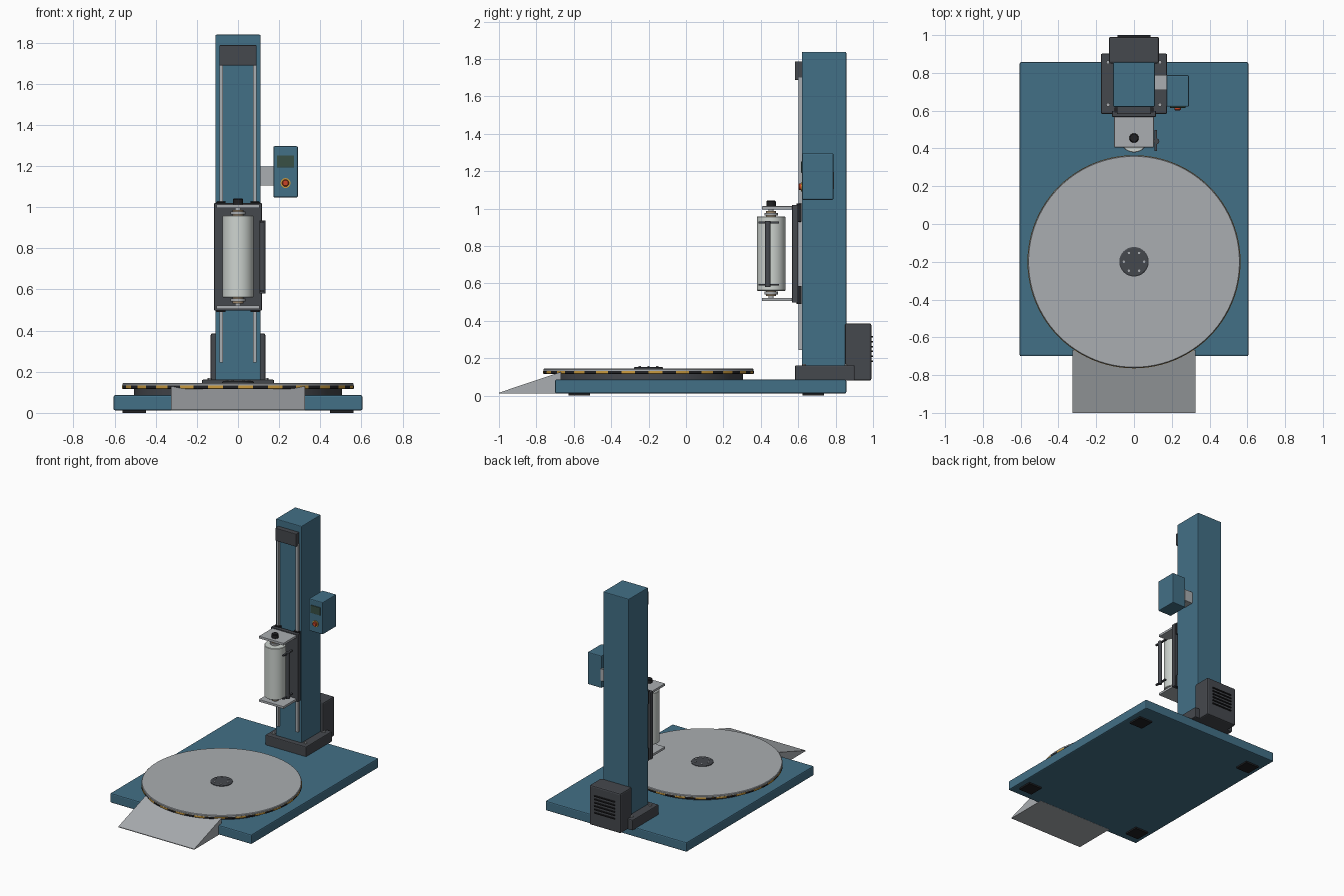
import bpy, bmesh, math
from mathutils import Matrix, Vector

if "Cube" in bpy.data.objects:
    bpy.data.objects.remove(bpy.data.objects["Cube"])


def mat(name, c):
    m = bpy.data.materials.new(name)
    m.diffuse_color = (*c, 1)
    m.use_nodes = True
    m.node_tree.nodes["Principled BSDF"].inputs["Base Color"].default_value = m.diffuse_color
    return m


BLUE = mat("blue_paint", (0.055, 0.16, 0.24))
DARK = mat("dark_metal", (0.06, 0.065, 0.075))
BLACK = mat("black_rubber", (0.015, 0.015, 0.017))
STEEL = mat("pale_steel", (0.40, 0.42, 0.44))
FILM = mat("film", (0.62, 0.66, 0.63))
CARD = mat("cardboard", (0.35, 0.25, 0.15))
YELLOW = mat("hazard_yellow", (0.6, 0.33, 0.05))
SCREEN = mat("screen_green", (0.04, 0.08, 0.06))
RED = mat("red_button", (0.6, 0.06, 0.02))


def finish(name, bm, m, bevel=0, segs=2):
    me = bpy.data.meshes.new(name)
    bmesh.ops.recalc_face_normals(bm, faces=bm.faces)
    bm.to_mesh(me)
    bm.free()
    ob = bpy.data.objects.new(name, me)
    bpy.context.collection.objects.link(ob)
    me.materials.append(m)
    bpy.context.view_layer.objects.active = ob
    bpy.ops.object.select_all(action='DESELECT')
    ob.select_set(True)
    if bevel:
        b = ob.modifiers.new("bevel", 'BEVEL')
        b.width = bevel
        b.segments = segs
        b.limit_method = 'ANGLE'
    else:
        bpy.ops.object.shade_smooth_by_angle(angle=math.radians(30))
    return ob


def box(name, x0, x1, y0, y1, z0, z1, m, bevel=0):
    bm = bmesh.new()
    c = Vector(((x0 + x1) / 2, (y0 + y1) / 2, (z0 + z1) / 2))
    bmesh.ops.create_cube(bm, size=1, matrix=Matrix.Translation(c)
                          @ Matrix.Diagonal((x1 - x0, y1 - y0, z1 - z0, 1)))
    return finish(name, bm, m, bevel)


def lathe(name, profile, loc, m, n=32, axis='Z'):
    """Closed solid of revolution from (radius, height) points."""
    bm = bmesh.new()
    rings = [[bm.verts.new((r * math.cos(2 * math.pi * i / n),
                            r * math.sin(2 * math.pi * i / n), z))
              for i in range(n)] for r, z in profile]
    bm.faces.new(rings[0])
    bm.faces.new(rings[-1])
    for a, b in zip(rings, rings[1:]):
        for i in range(n):
            j = (i + 1) % n
            bm.faces.new((a[i], a[j], b[j], b[i]))
    # axis 'Y' makes the part point toward the front
    rot = Matrix.Rotation(math.pi / 2, 4, 'X') if axis == 'Y' else Matrix()
    bm.transform(Matrix.Translation(loc) @ rot)
    return finish(name, bm, m)


def cyl(name, r, h, loc, m, n=32, axis='Z'):
    return lathe(name, [(r, 0), (r, h)], loc, m, n, axis)


# Base plate and feet
box("base_plate", -0.605, 0.605, -0.70, 0.857, 0.012, 0.086, BLUE, 0.008)
for x in (-0.505, 0.505):
    for y in (-0.57, 0.68):
        box("foot", x - 0.057, x + 0.057, y - 0.057, y + 0.057, 0, 0.014, BLACK)

# Loading ramp: wedge with a thin front lip
bm = bmesh.new()
side = [(-1.0, 0.011), (-0.667, 0.011), (-0.667, 0.128), (-1.0, 0.016)]
a, b = [[bm.verts.new((x, y, z)) for y, z in side] for x in (-0.325, 0.325)]
bm.faces.new(a)
bm.faces.new(b)
for i in range(4):
    j = (i + 1) % 4
    bm.faces.new((a[i], a[j], b[j], b[i]))
finish("loading_ramp", bm, STEEL)

# Turntable
T = Vector((0, -0.2, 0))
cyl("turntable_drum", 0.505, 0.036, T + Vector((0, 0, 0.082)), DARK, 96)
rim = lathe("hazard_rim", [(0.56, 0.116), (0.564, 0.119), (0.564, 0.132)], T, YELLOW, 96)
rim.data.materials.append(BLACK)
for p in rim.data.polygons:
    d = p.center - T
    if len(p.vertices) == 4 and int((math.atan2(d.y, d.x) + math.pi) / (2 * math.pi) * 48) % 2:
        p.material_index = 1
lathe("turntable_disc", [(0.562, 0.130), (0.562, 0.141), (0.558, 0.145)], T, STEEL, 96)
lathe("turntable_hub", [(0.078, 0.144), (0.078, 0.150), (0.072, 0.154)], T, DARK, 48)
for i in range(6):
    t = i * math.pi / 3
    cyl("hub_bolt", 0.007, 0.006, T + Vector((0.054 * math.cos(t), 0.054 * math.sin(t), 0.152)), STEEL, 6)

# Column pedestal and mast
box("column_pedestal", -0.175, 0.175, 0.583, 0.902, 0.08, 0.162, DARK, 0.006)
for x in (-0.137, 0.137):
    for y in (0.632, 0.857):
        cyl("pedestal_bolt", 0.011, 0.009, (x, y, 0.161), STEEL, 6)
box("column", -0.11, 0.11, 0.62, 0.857, 0.155, 1.838, BLUE, 0.005)
box("column_head_cover", -0.09, 0.09, 0.582, 0.625, 1.688, 1.787, DARK, 0.004)

# Motor housing with vent slats
box("motor_housing", -0.133, 0.133, 0.85, 0.991, 0.08, 0.387, DARK, 0.010)
for i in range(6):
    z = 0.185 + i * 0.026
    box("motor_vent", -0.087, 0.087, 0.988, 1.0, z - 0.004, z + 0.004, BLACK)

# Guide rails and carriage
for x in (-0.082, 0.082):
    box("guide_rail", x - 0.009, x + 0.009, 0.601, 0.622, 0.245, 1.70, STEEL)
    for z in (0.49, 0.93):
        box("rail_bearing", x - 0.022, x + 0.022, 0.590, 0.618, z, z + 0.097, BLACK, 0.003)
box("carriage_plate", -0.116, 0.116, 0.567, 0.599, 0.497, 1.02, DARK, 0.004)

# Film roll on its arms
for name, z in (("upper_roll_arm", 0.995), ("lower_roll_arm", 0.505)):
    box(name, -0.105, 0.105, 0.406, 0.575, z, z + 0.018, STEEL, 0.002)
R = Vector((0, 0.455, 0))
lathe("film_roll", [(0.073, 0.561), (0.076, 0.564), (0.076, 0.956), (0.073, 0.959)], R, FILM, 48)
cyl("roll_core", 0.027, 0.455, R + Vector((0, 0, 0.532)), CARD)
for z in (0.542, 0.964):
    cyl("core_flange", 0.036, 0.014, R + Vector((0, 0, z)), STEEL)
cyl("roll_spindle", 0.014, 0.51, R + Vector((0, 0, 0.51)), STEEL, 24)
lathe("spindle_knob", [(0.025, 1.012), (0.025, 1.038), (0.021, 1.043)], R, BLACK, 16)

# Tension roller beside the film
cyl("tension_roller", 0.015, 0.355, (0.119, 0.438, 0.58), DARK, 24)
for z in (0.588, 0.922):
    box("tension_arm", 0.108, 0.123, 0.387, 0.497, z, z + 0.010, DARK)

# Control box
box("control_bracket", 0.10, 0.18, 0.71, 0.79, 1.105, 1.197, STEEL)
box("control_box", 0.172, 0.291, 0.621, 0.788, 1.047, 1.296, BLUE, 0.006)
box("control_screen", 0.19, 0.273, 0.615, 0.63, 1.192, 1.252, SCREEN, 0.002)
cyl("button_collar", 0.024, 0.010, (0.231, 0.624, 1.117), YELLOW, 24, 'Y')
lathe("stop_button", [(0.017, 0), (0.017, 0.016), (0.013, 0.020)], (0.231, 0.622, 1.117), RED, 24, 'Y')
